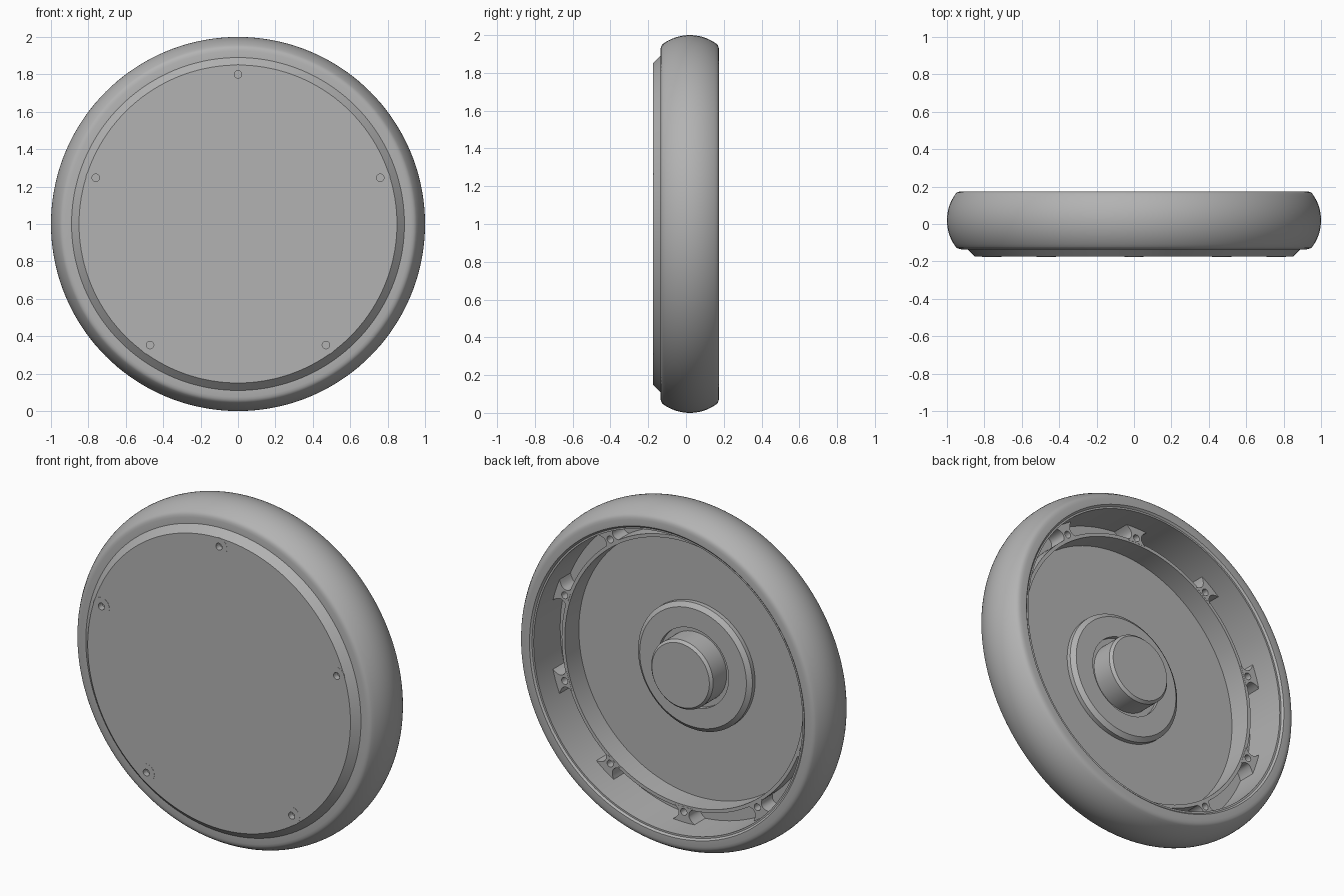
import bpy, bmesh
from math import sin, cos, pi, radians
from mathutils import Matrix, Vector

cube = bpy.data.objects.get("Cube")
if cube:
    bpy.data.objects.remove(cube)

grey = bpy.data.materials.new("plain_grey")
grey.use_nodes = True
COLOUR = (0.45, 0.45, 0.45, 1)
grey.diffuse_color = COLOUR
grey.node_tree.nodes["Principled BSDF"].inputs["Base Color"].default_value = COLOUR

CENTRE = Vector((0, 0, 1))
HOLE_R = 0.02


def finish(name, bm, smooth=True):
    """Turn a bmesh into a shaded object standing on the ground."""
    bmesh.ops.remove_doubles(bm, verts=bm.verts, dist=1e-5)
    bmesh.ops.recalc_face_normals(bm, faces=bm.faces)
    bmesh.ops.translate(bm, vec=CENTRE, verts=bm.verts)
    mesh = bpy.data.meshes.new(name)
    bm.to_mesh(mesh)
    bm.free()
    mesh.materials.append(grey)
    obj = bpy.data.objects.new(name, mesh)
    bpy.context.collection.objects.link(obj)
    if smooth:
        shade(obj)
    return obj


def activate(obj):
    bpy.ops.object.select_all(action='DESELECT')
    obj.select_set(True)
    bpy.context.view_layer.objects.active = obj


def shade(obj):
    activate(obj)
    bpy.ops.object.shade_smooth_by_angle(angle=radians(25))


def revolve(bm, profile, steps=144, closed=False):
    """Spin a (radius, y) profile around the wheel axis."""
    verts = [bm.verts.new((r, y, 0)) for r, y in profile]
    pairs = list(zip(verts, verts[1:]))
    if closed:
        pairs.append((verts[-1], verts[0]))
    edges = [bm.edges.new(p) for p in pairs]
    bmesh.ops.spin(bm, geom=verts + edges, cent=(0, 0, 0), axis=(0, 1, 0),
                   angle=2 * pi, steps=steps, use_duplicate=False)
    bmesh.ops.remove_doubles(bm, verts=bm.verts, dist=1e-5)


def around(count, radius):
    """Matrices evenly spaced about the axis, starting at the top."""
    return [Matrix.Rotation(2 * pi * i / count, 4, 'Y') @ Matrix.Translation((0, 0, radius))
            for i in range(count)]


def cut_holes(obj, count, radius, y0, y1):
    """Drill a ring of round holes parallel to the axis."""
    bm = bmesh.new()
    turn = Matrix.Rotation(pi / 2, 4, 'X')
    for m in around(count, radius):
        bmesh.ops.create_cone(bm, cap_ends=True, segments=24, radius1=HOLE_R, radius2=HOLE_R,
                              depth=y1 - y0,
                              matrix=m @ Matrix.Translation((0, (y0 + y1) / 2, 0)) @ turn)
    cutter = finish("hole_cutter", bm, False)
    cutter.hide_render = True
    activate(obj)
    mod = obj.modifiers.new("holes", 'BOOLEAN')
    mod.operation, mod.solver, mod.object = 'DIFFERENCE', 'EXACT', cutter
    bpy.ops.object.modifier_apply(modifier=mod.name)
    bpy.data.objects.remove(cutter)
    shade(obj)


# Tyre: bulged tread with rounded shoulders
ARC = 0.24
tread = [(1 - ARC + ARC * cos(radians(a)), 0.02 + ARC * sin(radians(a))) for a in range(-36, 37, 4)]
tyre_profile = [(0.88, -0.135), (0.925, -0.135), (0.938, -0.132), (0.947, -0.128)] + tread
tyre_profile += [(0.947, 0.168), (0.938, 0.172), (0.925, 0.175), (0.89, 0.175), (0.88, 0.165)]
bm = bmesh.new()
revolve(bm, tyre_profile, closed=True)
finish("tyre", bm)

# Wheel body: front disc, outer wall, channel, inner ring and floor
body_profile = [
    (0, -0.175), (0.85, -0.175), (0.89, -0.135), (0.885, -0.13), (0.885, 0.165), (0.87, 0.165),
    (0.87, -0.08), (0.79, -0.08), (0.79, 0.02), (0.77, 0.02), (0.77, -0.11), (0, -0.11)]
bm = bmesh.new()
revolve(bm, body_profile)
body = finish("wheel_body", bm)
cut_holes(body, 5, 0.8, -0.2, -0.14)

# Hub: chamfered flange, shallow groove and stub
hub_profile = [
    (0, -0.12), (0.37, -0.12), (0.37, -0.085), (0.345, -0.065), (0.23, -0.065), (0.23, -0.09),
    (0.2, -0.09), (0.2, 0.035), (0.186, 0.05), (0, 0.05)]
bm = bmesh.new()
revolve(bm, hub_profile, steps=96)
finish("hub", bm)

# Flush screw heads on the front
bm = bmesh.new()
for m in around(5, 0.8):
    part = bmesh.new()
    revolve(part, [(HOLE_R, -0.176), (0.052, -0.176), (0.052, -0.15), (HOLE_R, -0.15)], 32, True)
    part.transform(m)
    temp = bpy.data.meshes.new("temp")
    part.to_mesh(temp)
    part.free()
    bm.from_mesh(temp)
    bpy.data.meshes.remove(temp)
finish("screw_heads", bm)

# Screw tabs with concave sides bridging the channel
bm = bmesh.new()
heights = [-0.03 + 0.01 * i for i in range(10)]
side = [(0.033 + 16 * (h - 0.01) ** 2, h) for h in heights]
outline = side + [(-w, h) for w, h in reversed(side)]
for m in around(10, 0.81):
    face = bm.faces.new([bm.verts.new(m @ Vector((w, -0.09, h))) for w, h in outline])
    top = bmesh.ops.extrude_face_region(bm, geom=[face])["geom"]
    bmesh.ops.translate(bm, vec=(0, 0.111, 0),
                        verts=[v for v in top if isinstance(v, bmesh.types.BMVert)])
tabs = finish("screw_tabs", bm)
cut_holes(tabs, 10, 0.81, -0.05, 0.06)
